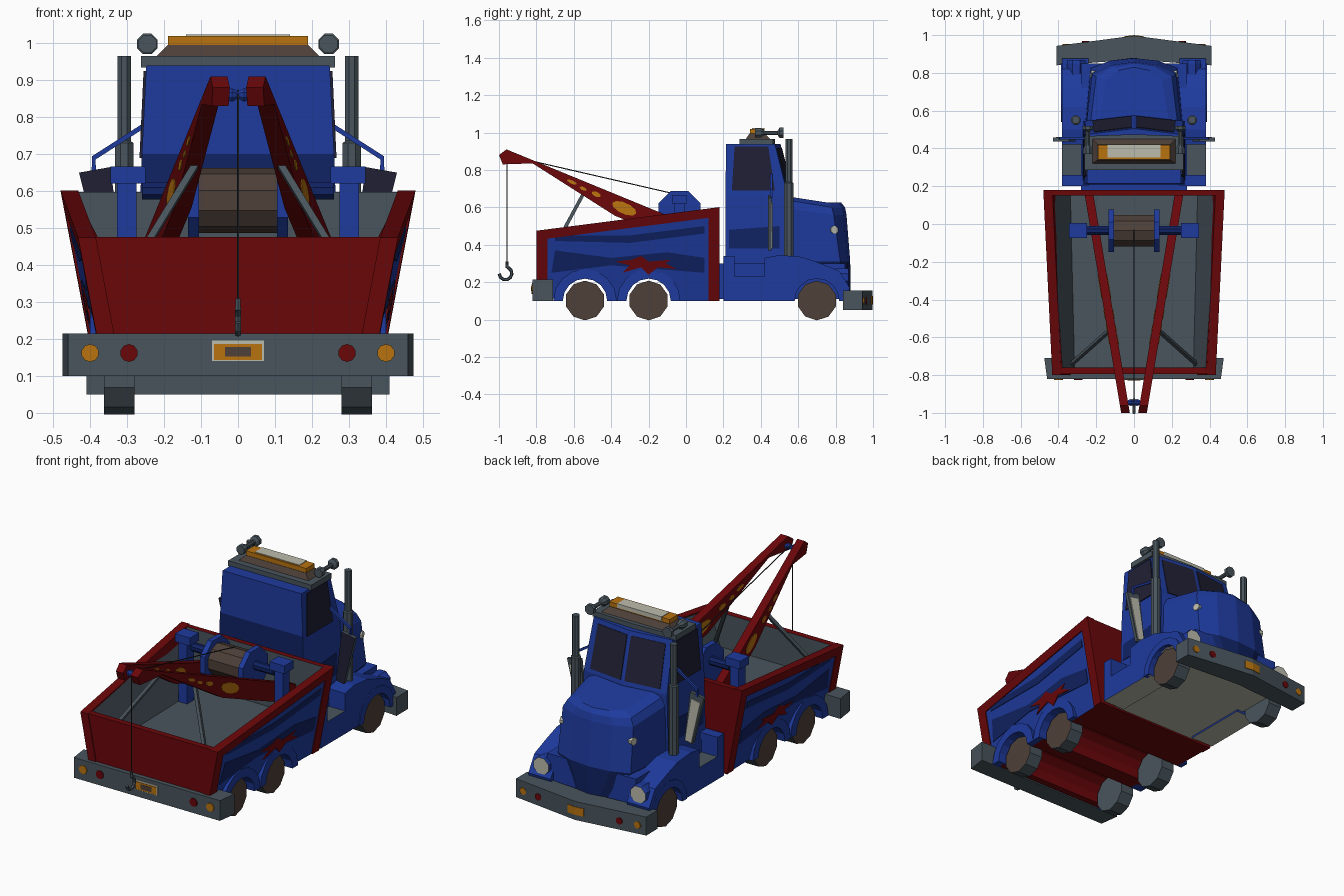
import bpy, bmesh
from math import sin, cos, pi
from mathutils import Vector

cube = bpy.data.objects.get("Cube")
if cube:
    bpy.data.objects.remove(cube, do_unlink=True)

COLOURS = {
    "blue": (0.013, 0.043, 0.34), "dark_blue": (0.005, 0.016, 0.125),
    "red": (0.145, 0.002, 0.003), "grey": (0.065, 0.089, 0.107),
    "black": (0.02, 0.022, 0.025), "brown": (0.075, 0.05, 0.04),
    "orange": (0.48, 0.17, 0.005), "white": (0.5, 0.5, 0.42),
    "glass": (0.014, 0.014, 0.035)}
MATS = {}
for key, rgb in COLOURS.items():
    m = MATS[key] = bpy.data.materials.new(key)
    m.use_nodes = True
    m.diffuse_color = (*rgb, 1)
    m.node_tree.nodes["Principled BSDF"].inputs["Base Color"].default_value = (*rgb, 1)


def loft(name, rings, rule):
    """Skin a list of equal rings, cap the ends, colour by name or by rule(normal, centre)."""
    bm = bmesh.new()
    vs = [[bm.verts.new(p) for p in ring] for ring in rings]
    n = len(vs[0])
    for a, b in zip(vs, vs[1:]):
        for i in range(n):
            j = (i + 1) % n
            bm.faces.new((a[i], a[j], b[j], b[i]))
    bm.faces.new(vs[0])
    bm.faces.new(vs[-1])
    bmesh.ops.recalc_face_normals(bm, faces=bm.faces)
    bm.normal_update()
    used = []
    for f in bm.faces:
        key = rule if isinstance(rule, str) else rule(f.normal, f.calc_center_median())
        if key not in used:
            used.append(key)
        f.material_index = used.index(key)
    me = bpy.data.meshes.new(name)
    bm.to_mesh(me)
    bm.free()
    for key in used:
        me.materials.append(MATS[key])
    ob = bpy.data.objects.new(name, me)
    bpy.context.scene.collection.objects.link(ob)


def prism(name, pts, xa, xb, rule):
    """Extrude a (y, z) profile across x; xa and xb are functions of y and z, or numbers."""
    val = lambda f, p: f(*p) if callable(f) else f
    loft(name, [[(val(f, p), *p) for p in pts] for f in (xa, xb)], rule)


def slab(name, plan, z0, z1, rule):
    loft(name, [[(*p, z) for p in plan] for z in (z0, z1)], rule)


def box(name, x0, x1, y0, y1, z0, z1, rule):
    slab(name, [(x0, y0), (x1, y0), (x1, y1), (x0, y1)], z0, z1, rule)


def rod(name, stations, rule, n=8):
    """Round (or n-sided) sweep through (point, radius) stations."""
    pts = [Vector(p) for p, r in stations]
    rings = []
    for i, (p, r) in enumerate(stations):
        d = (pts[min(i + 1, len(pts) - 1)] - pts[max(i - 1, 0)]).normalized()
        u = Vector((1, 0, 0)) if abs(d.x) < .9 else Vector((0, 1, 0))
        u = (u - d * u.dot(d)).normalized()
        v = d.cross(u)
        rings.append([pts[i] + r * (u * cos(2 * pi * (k + .5) / n) + v * sin(2 * pi * (k + .5) / n))
                      for k in range(n)])
    loft(name, rings, rule)


def plate(name, corners, rule):
    """Thin painted plate centred on a surface."""
    c = [Vector(p) for p in corners]
    nrm = (c[1] - c[0]).cross(c[2] - c[0]).normalized() * .0045
    loft(name, [[p - nrm for p in c], [p + nrm for p in c]], rule)


def arch(y, r, n=8):
    return [(y + r * cos(pi * k / n), .1 + r * sin(pi * k / n)) for k in range(n + 1)]


def ellipse(y, z, a, b, tilt, n=10):
    return [(y + a * cos(t) * cos(tilt) - b * sin(t) * sin(tilt),
             z + a * cos(t) * sin(tilt) + b * sin(t) * cos(tilt))
            for t in (2 * pi * k / n for k in range(n))]


def wall(s, off):            # bed side, leaning out and narrowing to the tail
    return lambda y, z: s * (.36 + .19 * z - .024 * (.18 - y) + off)


def lining(s):               # inner face of the bed side
    return lambda y, z: s * (.245 + .33 * z - .024 * (.18 - y))


def boom_x(s, off):          # converging booms
    return lambda y, z: s * (.045 + .167 * (y + 1) + off)


def rim(y):                  # sloping top of the bed
    return .475 + .129 * (y + .8)


BACK, FRONT = -.8, .18
WHEELS = (-.54, -.2, .7)
SIDES = ((1, "left"), (-1, "right"))

# Bed floor with wheel tunnels
tunnels = arch(-.2, .122) + arch(-.54, .122)
prism("bed_floor", [(-.76, .28), (.16, .28), (.16, .1)] + tunnels + [(-.7, .1), (-.76, .2)],
      wall(-1, -.012), wall(1, -.012), lambda n, c: "grey" if n.z > .9 else "red")

# Tailgate and front bulkhead
for name, y0, y1, z0, inner in (("tailgate", BACK + .005, -.76, .2, 1), ("bulkhead", .15, FRONT, .1, -1)):
    z1 = rim(y0)
    prism(name, [(y0, z0), (y1, z0), (y1, z1), (y0, z1)], wall(-1, -.015), wall(1, -.015),
          lambda n, c, k=inner: "grey" if n.y * k > .9 else "red")

# Tow bed sides, rails, posts and arches
for s, side in SIDES:
    prism(side + "_bed_side", [(-.78, .475), (.16, .59), (.16, .1)] + tunnels + [(-.7, .1), (-.78, .2)],
          lining(s), wall(s, 0),
          lambda n, c, s=s: "blue" if n.x * s > .5 else ("grey" if n.x * s < -.5 else "red"))
    frame = {"_top_rail": [(BACK, rim(BACK) - .05), (FRONT, rim(FRONT) - .05), (FRONT, rim(FRONT)), (BACK, rim(BACK))],
             "_front_post": [(.12, .1), (FRONT, .1), (FRONT, .59), (.12, .58)],
             "_rear_post": [(BACK, .21), (-.74, .21), (-.74, .47), (BACK, .46)]}
    for part, pts in frame.items():
        prism(side + part, pts, wall(s, -.042), wall(s, .006), "red")
    for y in WHEELS[:2]:
        prism(side + "_bed_arch", arch(y, .17) + arch(y, .119)[::-1], s * .33, s * .4, "blue")
    # Painted bands and splash
    bands = {"_low_band": [(-.72, .25), (-.4, .29), (.1, .25), (.1, .33), (-.1, .36), (-.4, .33), (-.7, .37)],
             "_high_band": [(-.7, .42), (-.3, .41), (.1, .46), (.1, .5), (-.3, .45), (-.7, .45)]}
    for part, pts in bands.items():
        prism(side + part, pts, wall(s, -.002), wall(s, .003), "dark_blue")
    prism(side + "_splash", [(-.38, .31), (-.3, .29), (-.34, .25), (-.24, .28), (-.2, .24), (-.15, .28),
                             (-.05, .27), (-.11, .3), (-.08, .32), (-.2, .31), (-.24, .34), (-.29, .32)],
          wall(s, -.002), wall(s, .006), "red")

# Wheels
for s, side in SIDES:
    for y in WHEELS:
        rod(side + "_wheel", [((s * .28, y, .102), .106), ((s * .362, y, .102), .106)],
            lambda n, c, s=s: "brown" if n.x * s > .9 else "grey", 10)

# Bumpers, lamps and plates
slab("rear_bumper", [(-.46, -.82), (.46, -.82), (.475, -.71), (-.475, -.71)], .1, .215, "grey")
slab("front_bumper", [(-.41, .84), (0, .87), (.41, .84), (.41, .943), (0, .997), (-.41, .943)], .05, .155, "grey")
box("rear_plate_rim", -.07, .07, -.824, -.818, .14, .196, "white")
box("rear_plate", -.065, .065, -.827, -.819, .143, .187, "orange")
box("rear_plate_centre", -.035, .035, -.829, -.821, .152, .178, "brown")
slab("front_plate", [(-.05, .985), (.05, .985), (.05, .994), (0, 1), (-.05, .994)], .08, .125, "orange")
for s, side in SIDES:
    for x, key in ((.4, "orange"), (.295, "red")):
        rod(side + "_tail_lamp", [((s * x, -.815, .162), .024), ((s * x, -.825, .162), .024)], key, 10)
        fx = x - .04
        fy = .997 - .134 * fx
        rod(side + "_bumper_lamp", [((s * fx, fy - .01, .1), .02), ((s * fx, fy + .005, .1), .02)], key, 10)

# Chassis below the cab
box("chassis", -.28, .28, FRONT, .85, .11, .3, lambda n, c: "white" if n.z < -.9 else "blue")

# Running boards, front fenders and headlamps
for s, side in SIDES:
    prism(side + "_fender", [(.2, .1), (.2, .34), (.26, .34), (.26, .23), (.42, .23), (.42, .33), (.5, .345),
                             (.62, .335), (.72, .3), (.82, .26), (.875, .17), (.86, .11)] + arch(.7, .122),
          s * .24, s * .38,
          lambda n, c: "grey" if n.z > .9 and .26 < c.y < .42 else ("white" if n.z < -.98 else "blue"))
    prism(side + "_wheel_arch", arch(.7, .16) + arch(.7, .119)[::-1], s * .36, s * .386, "blue")
    rod(side + "_headlamp", [((s * .305, .79, .225), .05), ((s * .305, .85, .225), .054), ((s * .305, .868, .225), .05)],
        lambda n, c: "white" if n.y > .9 else "blue", 8)

# Cab
def cab_ring(z, x, back, front, nose):
    return [(-x, back, z), (x, back, z), (x, front, z), (0, nose, z), (-x, front, z)]

loft("cab", [cab_ring(.112, .27, .21, .54, .57), cab_ring(.34, .27, .21, .545, .575),
             cab_ring(.66, .262, .21, .545, .575), cab_ring(.7, .26, .211, .535, .565),
             cab_ring(.94, .248, .215, .475, .505)],
     lambda n, c: "dark_blue" if n.y < -.9 and c.z < .7 else "blue")
for s, side in SIDES:
    plate(side + "_side_window", [(s * .262, .245, .69), (s * .262, .475, .69), (s * .251, .44, .925),
                                  (s * .251, .26, .925)], "glass")
    plate(side + "_windscreen", [(s * .012, .568, .68), (s * .22, .5445, .68), (s * .212, .485, .915),
                                 (s * .012, .509, .915)], "glass")
    plate(side + "_door_band", [(s * .268, .23, .38), (s * .268, .5, .38), (s * .266, .5, .5),
                                (s * .266, .23, .48)], "dark_blue")

# Rounded bonnet
def hood_ring(zb, zf, x, xf, yf, nose):
    half = [(x, .5, zb), (xf, yf, zf), (xf * .55, yf + (nose - yf) * .75, zf)]
    return half + [(0, nose, zf)] + [(-a, b, c) for a, b, c in half[::-1]]

loft("bonnet", [hood_ring(.13, .13, .25, .11, .84, .88), hood_ring(.31, .31, .262, .23, .825, .878),
                hood_ring(.6, .56, .255, .222, .79, .858), hood_ring(.645, .6, .235, .2, .78, .85),
                hood_ring(.665, .625, .19, .15, .76, .83)],
     lambda n, c: "dark_blue" if c.z < .3 else "blue")
for s, side in SIDES:
    rod(side + "_bonnet_lamp", [((s * .195, .785, .48), .024), ((s * .231, .795, .48), .021)], "white")

# Roof slab, beacon bar and horns
slab("roof_slab", [(-.262, .285), (.262, .285), (.262, .465), (0, .475), (-.262, .465)], .935, .966, "grey")
loft("beacon_base", [[(-x, y0, z), (x, y0, z), (x, y1, z), (-x, y1, z)]
                     for x, y0, y1, z in ((.22, .32, .45, .965), (.19, .34, .42, .995))], "brown")
box("beacon_bar", -.19, .19, .342, .418, .994, 1.02, "orange")
box("beacon_lens", -.14, .14, .352, .42, 1.0, 1.023, "white")
for s, side in SIDES:
    rod(side + "_horn", [((s * .245, y, .998), r) for y, r in
                         ((.37, .026), (.4, .026), (.42, .012), (.49, .012), (.5, .03), (.52, .03))], "grey")

# Exhaust stacks, mirrors and mirror arms
for s, side in SIDES:
    rod(side + "_exhaust", [((s * .308, .55, z), r) for z, r in
                            ((.32, .027), (.73, .027), (.735, .02), (.965, .02))], "grey")
    loft(side + "_mirror", [[(s * x, y, z) for x, z in ((.31, .38), (.36, .37), (.43, .65), (.345, .665))]
                            for y in (.438, .457)], lambda n, c: "glass" if n.y < -.9 else "grey")
    plate(side + "_mirror_glass", [(s * .318, .457, .385), (s * .356, .457, .38), (s * .412, .457, .62),
                                   (s * .357, .457, .63)], "white")
    rod(side + "_mirror_arm", [((s * .25, .455, .78), .009), ((s * .39, .455, .69), .009),
                               ((s * .39, .455, .65), .009)], "blue", 4)

# Winch
rod("winch_drum", [((-.11, -.035, .575), .088), ((.11, -.035, .575), .088)], "brown", 10)
for s, side in SIDES:
    rod(side + "_winch_flange", [((s * .105, -.035, .575), .122), ((s * .135, -.035, .575), .122)], "blue", 8)
    rod(side + "_winch_axle", [((s * .13, -.035, .6), .025), ((s * .26, -.035, .6), .025)], "dark_blue")
    box(side + "_winch_post", s * .275, s * .328, -.065, -.005, .27, .625, "blue")
    box(side + "_winch_block", s * .25, s * .345, -.075, .005, .62, .666, "blue")

# Booms, painted marks and struts
for s, side in SIDES:
    prism(side + "_boom", [(-1, .88), (-.96, .91), (.16, .45), (.16, .34), (-.38, .555), (-.82, .835), (-.98, .83)],
          boom_x(s, -.023), boom_x(s, .023), "red")
    for y, z, a, b in ((-.33, .595, .07, .03), (-.48, .67, .026, .013), (-.55, .70, .02, .009), (-.61, .735, .028, .009)):
        for off in (-.023, .023):
            prism(side + "_boom_mark", ellipse(y, z, a, b, -.42), boom_x(s, off - .003), boom_x(s, off + .003), "orange")
    rod(side + "_strut", [((s * .115, -.55, .67), .013), ((s * .335, -.745, .31), .013)], "grey", 4)

# Pulley, cable and hook
rod("pulley", [((x, -.945, .86), r) for x, r in ((-.04, .01), (-.016, .02), (0, .01), (.016, .02), (.04, .01))], "blue")
rod("cable", [((0, -.03, .665), .003), ((0, -.93, .872), .003), ((0, -.957, .86), .003), ((0, -.957, .3), .003)],
    "black", 5)
hook = [((0, -.957, .31), .007), ((0, -.957, .28), .009)]
hook += [((0, -.965 + .034 * cos(t), .247 + .034 * sin(t)), .009) for t in (pi * (.35 - k * .19) for k in range(8))]
rod("hook", hook, "grey", 6)
